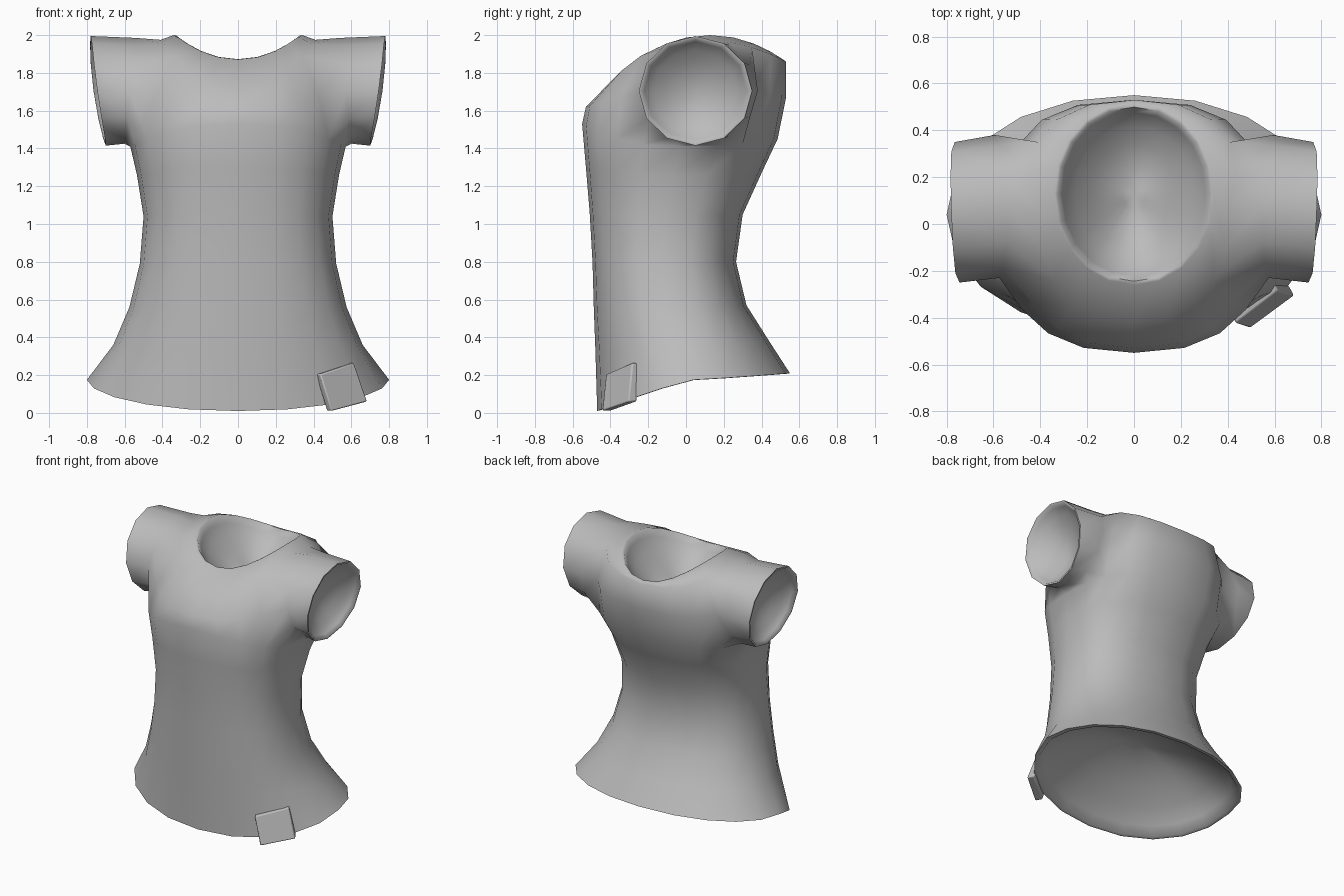
import bpy, bmesh, math
from mathutils import Vector

cube = bpy.data.objects.get("Cube")
if cube:
    bpy.data.objects.remove(cube)

fabric = bpy.data.materials.new("grey fabric")
fabric.use_nodes = True
GREY = (0.5, 0.5, 0.5, 1)
fabric.diffuse_color = GREY
fabric.node_tree.nodes["Principled BSDF"].inputs["Base Color"].default_value = GREY

SEG = 20          # sides around the body
CUFF = 12         # sides around a sleeve


def make_object(name, verts, faces, angle):
    mesh = bpy.data.meshes.new(name)
    mesh.from_pydata(verts, [], faces)
    mesh.materials.append(fabric)
    bm = bmesh.new()
    bm.from_mesh(mesh)
    bmesh.ops.recalc_face_normals(bm, faces=bm.faces)
    bm.to_mesh(mesh)
    bm.free()
    obj = bpy.data.objects.new(name, mesh)
    bpy.context.collection.objects.link(obj)
    bpy.ops.object.select_all(action='DESELECT')
    obj.select_set(True)
    bpy.context.view_layer.objects.active = obj
    bpy.ops.object.shade_smooth_by_angle(angle=math.radians(angle))
    return obj


def power(v, p):
    return math.copysign(abs(v) ** p, v)


def body_ring(half_width, y_front, y_back, z_front, z_side, z_back, p, bend, flare=0):
    """Squarish oval that dips or rises at its ends; flare widens the back half."""
    middle, depth = (y_front + y_back) / 2, (y_back - y_front) / 2
    ring = []
    for i in range(SEG):
        t = 2 * math.pi * i / SEG
        c, s = math.cos(t), math.sin(t)
        z_end = z_front if s < 0 else z_back
        ring.append(Vector((half_width * power(c, p) * (1 + flare * max(s, 0)),
                            middle + depth * power(s, p),
                            z_side + (z_end - z_side) * abs(s) ** bend)))
    return ring


# Body rings from hem to neckline
rings = [
    (0.80, -0.47, 0.55, 0.01, 0.175, 0.21, 0.95, 1.1),
    (0.66, -0.48, 0.44, 0.34, 0.36, 0.38, 0.9, 1),
    (0.575, -0.488, 0.32, 0.55, 0.56, 0.57, 0.85, 2),
    (0.52, -0.495, 0.265, 0.80, 0.79, 0.80, 0.83, 2),
    (0.50, -0.51, 0.30, 1.06, 1.04, 1.05, 0.83, 2),
    (0.535, -0.53, 0.40, 1.30, 1.26, 1.27, 0.83, 2),
    (0.57, -0.55, 0.485, 1.53, 1.41, 1.45, 0.83, 2, 0.08),
    (0.51, -0.53, 0.53, 1.62, 1.70, 1.67, 0.83, 2, 0.25),
    (0.41, -0.42, 0.53, 1.73, 1.975, 1.86, 0.9, 2, 0.35),
    (0.34, -0.26, 0.515, 1.87, 2.0, 1.87, 0.97, 2),
]
ARM = 6           # lowest row of the armhole
verts = [v for r in rings for v in body_ring(*r)]
faces = []


def vid(row, col):
    return row * SEG + col % SEG


def in_armhole(row, col):
    return ARM <= row < ARM + 2 and (col in (0, 1, 18, 19) or 8 <= col < 12)


def bridge(a, b):
    n = len(a)
    faces.extend((a[k], a[(k + 1) % n], b[(k + 1) % n], b[k]) for k in range(n))


def add_loop(points):
    start = len(verts)
    verts.extend(points)
    return list(range(start, len(verts)))


def close_opening(loop, sink):
    """Thin rim, then a rounded bowl sunk into the opening."""
    rim = [verts[i] for i in loop]
    centre = sum(rim, Vector()) / len(rim)
    previous = add_loop([v.lerp(centre, 0.04) for v in rim])
    bridge(loop, previous)
    for f in (0.1, 0.25, 0.45, 0.65, 0.85):
        drop = 1 - (1 - f) ** 2
        ring = add_loop([v.lerp(centre, f) + sink * drop for v in rim])
        bridge(previous, ring)
        previous = ring
    tip = add_loop([centre + sink])[0]
    n = len(previous)
    faces.extend((previous[k], previous[(k + 1) % n], tip) for k in range(n))


for row in range(len(rings) - 1):
    for col in range(SEG):
        if not in_armhole(row, col):
            faces.append((vid(row, col), vid(row, col + 1),
                          vid(row + 1, col + 1), vid(row + 1, col)))


def add_sleeve(side):
    """Sleeve tube sewn to the rim of one armhole, from front over the top."""
    mid = 0 if side > 0 else SEG // 2
    cols = [mid + side * k for k in range(-2, 3)]
    loop = ([vid(ARM + 2, c) for c in cols] + [vid(ARM + 1, cols[-1])]
            + [vid(ARM, c) for c in reversed(cols)] + [vid(ARM + 1, cols[0])])
    # reach at bottom, reach at top, centre y, radius across y, radius in height
    for low, high, y, wide, tall in ((0.60, 0.54, 0.075, 0.305, 0.28),
                                     (0.70, 0.78, 0.05, 0.30, 0.29)):
        points = []
        for k in range(CUFF):
            a = math.radians(-60 + 30 * k)
            up, back = math.cos(a), math.sin(a)
            x = low + (high - low) * (up + 1) / 2 + 0.015 * (1 - up * up) + 0.01 * back
            points.append(Vector((side * x, y + wide * back, 1.705 + tall * up)))
        cuff = add_loop(points)
        bridge(loop, cuff)
        loop = cuff
    close_opening(loop, Vector((-0.14 * side, 0, 0)))


add_sleeve(1)
add_sleeve(-1)
close_opening([vid(0, c) for c in range(SEG)], Vector((0, 0, 0.3)))
close_opening([vid(len(rings) - 1, c) for c in range(SEG)], Vector((0, 0, -0.25)))
make_object("shirt", verts, faces, 70)

# Small tag folded over the hem
outer = [Vector(v) for v in ((0.435, -0.425, 0.205), (0.615, -0.285, 0.265),
                             (0.685, -0.305, 0.06), (0.495, -0.445, 0.01))]
inward = Vector((-0.025, 0.045, 0))
tag_verts = outer + [v + inward for v in outer]
tag_faces = [(3, 2, 1, 0), (4, 5, 6, 7)]
tag_faces += [(k, (k + 1) % 4, (k + 1) % 4 + 4, k + 4) for k in range(4)]
tag = make_object("hem_tag", tag_verts, tag_faces, 40)
bevel = tag.modifiers.new("soft edge", 'BEVEL')
bevel.width = 0.008
bevel.segments = 2
